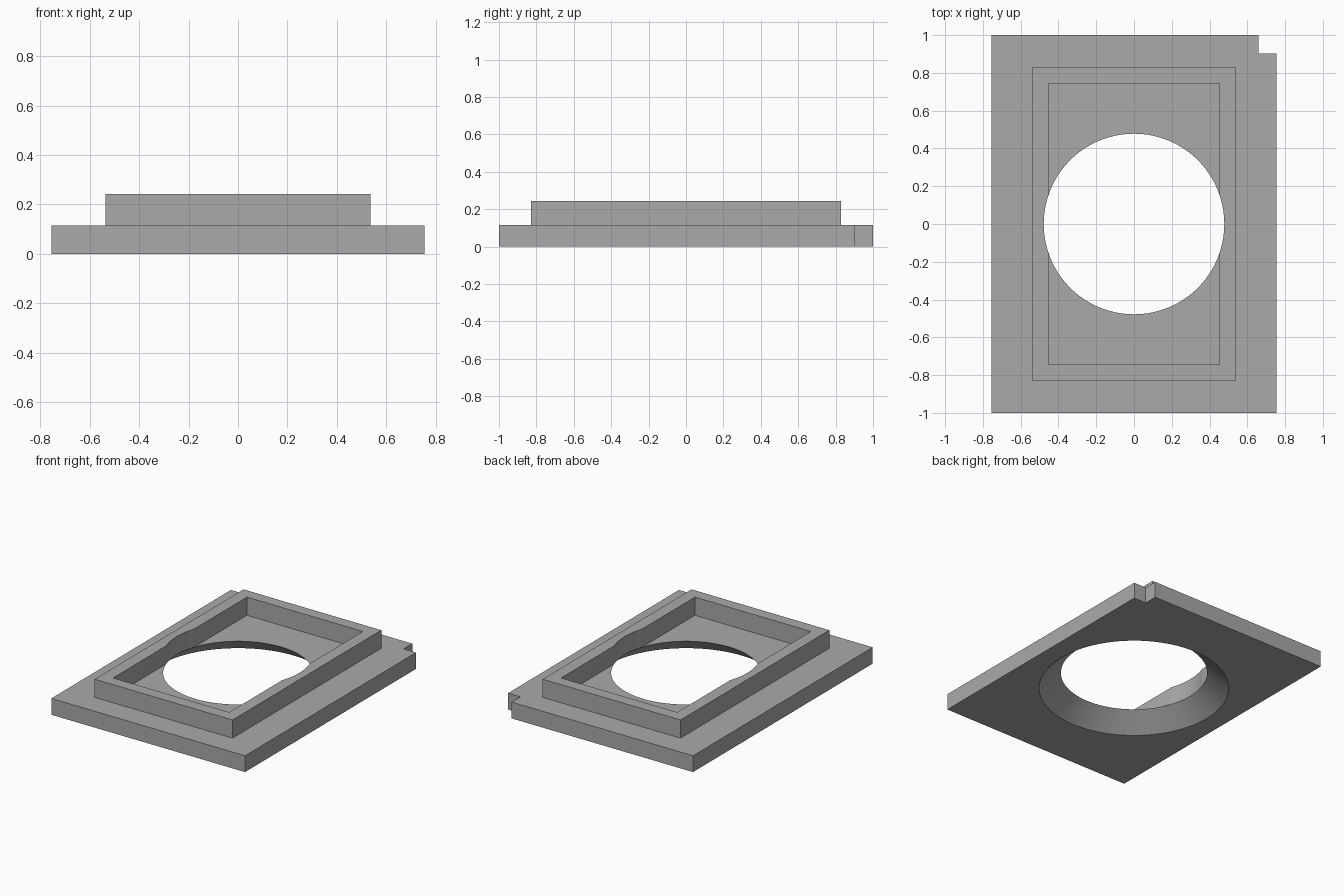
import bpy
import bmesh
import math

cube = bpy.data.objects.get("Cube")
if cube:
    bpy.data.objects.remove(cube, do_unlink=True)

# Dimensions
HALF_X, HALF_Y = 0.755, 1.0
NOTCH = 0.097
PLATE_TOP, FRAME_TOP = 0.115, 0.243
HOLE_R, FLARE_R = 0.478, 0.62

grey = bpy.data.materials.new("plain grey")
grey.use_nodes = True
colour = (0.40, 0.40, 0.40, 1)
grey.diffuse_color = colour
grey.node_tree.nodes["Principled BSDF"].inputs["Base Color"].default_value = colour


def add_object(name, bm):
    bmesh.ops.recalc_face_normals(bm, faces=bm.faces)
    mesh = bpy.data.meshes.new(name)
    bm.to_mesh(mesh)
    bm.free()
    mesh.materials.append(grey)
    obj = bpy.data.objects.new(name, mesh)
    bpy.context.collection.objects.link(obj)
    return obj


def prism(name, outline, z0, z1):
    bm = bmesh.new()
    face = bm.faces.new([bm.verts.new((x, y, z0)) for x, y in outline])
    top = bmesh.ops.extrude_face_region(bm, geom=[face])["geom"]
    bmesh.ops.translate(bm, vec=(0, 0, z1 - z0),
                        verts=[v for v in top if isinstance(v, bmesh.types.BMVert)])
    return add_object(name, bm)


def rectangle(x, y):
    return [(-x, -y), (x, -y), (x, y), (-x, y)]


def lathe(name, profile, segments=128):
    bm = bmesh.new()
    rings = []
    for r, z in profile:
        angles = [math.tau * i / segments for i in range(segments)]
        rings.append([bm.verts.new((r * math.cos(a), r * math.sin(a), z)) for a in angles])
    for low, high in zip(rings, rings[1:]):
        for i in range(segments):
            j = (i + 1) % segments
            bm.faces.new((low[i], low[j], high[j], high[i]))
    bm.faces.new(rings[0])
    bm.faces.new(rings[-1])
    return add_object(name, bm)


def cut(obj, cutter):
    mod = obj.modifiers.new("cut", "BOOLEAN")
    mod.operation = "DIFFERENCE"
    mod.solver = "EXACT"
    mod.object = cutter
    bpy.ops.object.select_all(action="DESELECT")
    obj.select_set(True)
    bpy.context.view_layer.objects.active = obj
    bpy.ops.object.modifier_apply(modifier=mod.name)


# Base plate with one notched back corner
plate = prism("base_plate", [
    (-HALF_X, -HALF_Y), (HALF_X, -HALF_Y), (HALF_X, HALF_Y - NOTCH),
    (HALF_X - NOTCH, HALF_Y - NOTCH), (HALF_X - NOTCH, HALF_Y), (-HALF_X, HALF_Y),
], 0, PLATE_TOP)

# Raised rectangular frame
frame = prism("raised_frame", rectangle(0.537, 0.828), PLATE_TOP, FRAME_TOP)
pocket = prism("pocket_cutter", rectangle(0.452, 0.745), 0, 0.5)

# Round opening: straight above the plate, flared through it
slope = (FLARE_R - HOLE_R) / PLATE_TOP
hole = lathe("hole_cutter", [(FLARE_R + slope * 0.1, -0.1),
                             (HOLE_R, PLATE_TOP), (HOLE_R, 0.5)])

cut(frame, pocket)
cut(frame, hole)
cut(plate, hole)
for cutter in (pocket, hole):
    bpy.data.objects.remove(cutter, do_unlink=True)

# Smooth round surfaces, crisp edges
for obj in (plate, frame):
    bpy.ops.object.select_all(action="DESELECT")
    obj.select_set(True)
    bpy.context.view_layer.objects.active = obj
    bpy.ops.object.shade_smooth_by_angle(angle=math.radians(30))
